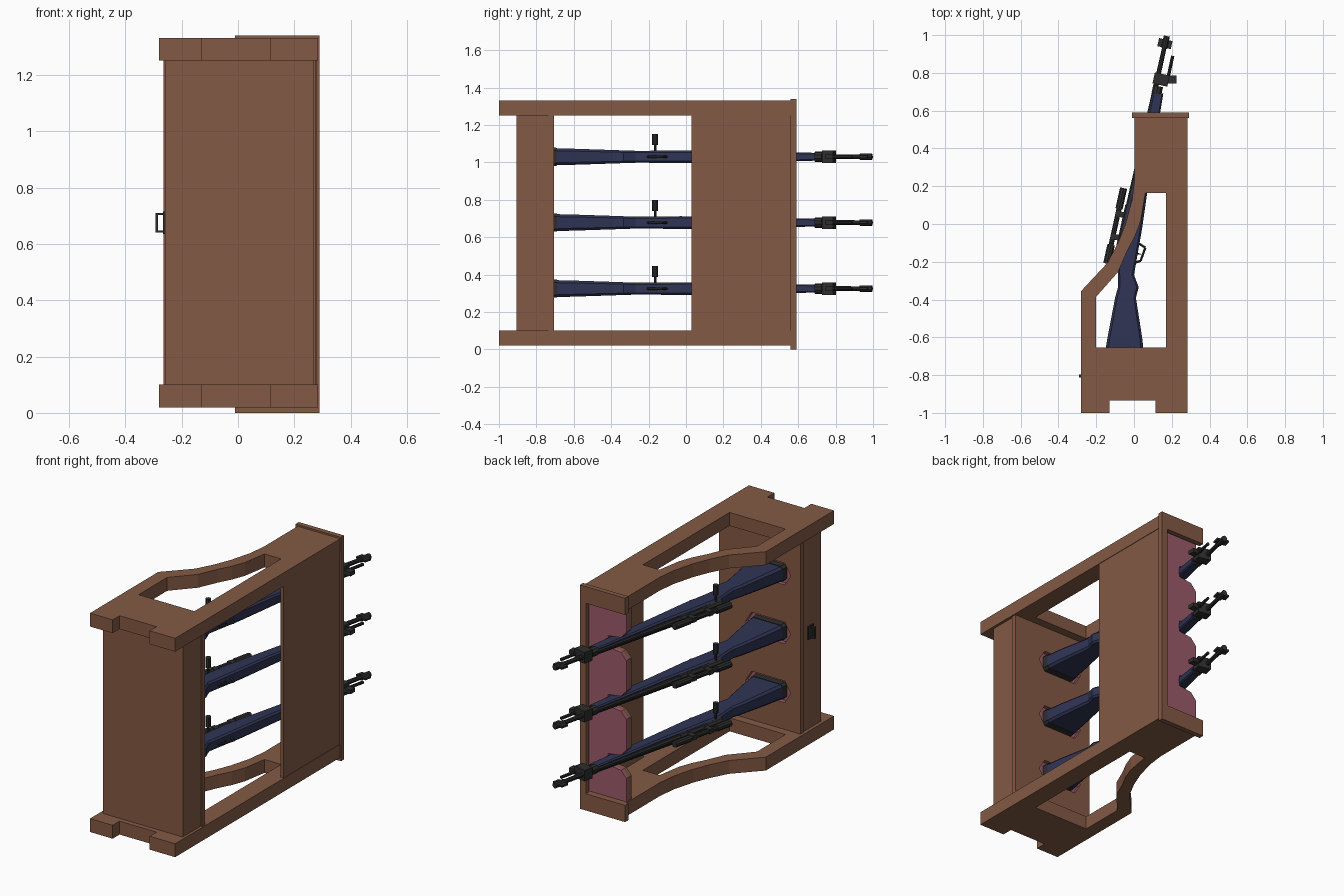
import bpy, bmesh, math
from mathutils import Vector

if "Cube" in bpy.data.objects:
    bpy.data.objects.remove(bpy.data.objects["Cube"])


def mat(name, rgb):
    m = bpy.data.materials.new(name)
    m.diffuse_color = (*rgb, 1)
    m.use_nodes = True
    m.node_tree.nodes["Principled BSDF"].inputs["Base Color"].default_value = m.diffuse_color
    return m


WOOD = mat("brown_wood", (0.23, 0.101, 0.058))
FELT = mat("rose_felt", (0.33, 0.105, 0.145))
BLUE = mat("navy_stock", (0.028, 0.034, 0.088))
STEEL = mat("dark_steel", (0.027, 0.027, 0.026))


def finish(bm, name, material):
    bmesh.ops.recalc_face_normals(bm, faces=bm.faces)
    me = bpy.data.meshes.new(name)
    bm.to_mesh(me)
    bm.free()
    me.materials.append(material)
    ob = bpy.data.objects.new(name, me)
    bpy.context.collection.objects.link(ob)
    return ob


def box(name, lo, hi, material, turn=0.0):
    """Box between two corners, optionally turned about z on its centre."""
    bm = bmesh.new()
    bmesh.ops.create_cube(bm, size=1)
    c = (Vector(lo) + Vector(hi)) / 2
    for v in bm.verts:
        v.co = Vector(p * (b - a) for p, a, b in zip(v.co, lo, hi))
    ob = finish(bm, name, material)
    ob.location = c
    ob.rotation_euler.z = turn
    return ob


def prism(name, pts, axis, lo, hi, material):
    """Extrude a 2D outline along z (outline in x,y) or y (outline in x,z)."""
    put = (lambda a, b, t: (a, b, t)) if axis == "z" else (lambda a, b, t: (a, t, b))
    bm = bmesh.new()
    rings = [[bm.verts.new(put(a, b, t)) for a, b in pts] for t in (lo, hi)]
    bm.faces.new(rings[0])
    bm.faces.new(rings[1])
    n = len(pts)
    for i in range(n):
        j = (i + 1) % n
        bm.faces.new((rings[0][i], rings[0][j], rings[1][j], rings[1][i]))
    return finish(bm, name, material)


def rod(name, a, b, r, material=STEEL, sides=10, r2=None):
    """Cylinder or cone between two points."""
    a, b = Vector(a), Vector(b)
    bm = bmesh.new()
    bmesh.ops.create_cone(bm, cap_ends=True, segments=sides, radius1=r,
                          radius2=r if r2 is None else r2, depth=(b - a).length)
    ob = finish(bm, name, material)
    ob.location = (a + b) / 2
    ob.rotation_mode = "QUATERNION"
    ob.rotation_quaternion = (b - a).to_track_quat("Z", "Y")
    return ob


def cut(target, cutter):
    m = target.modifiers.new("cut", "BOOLEAN")
    m.operation, m.object, m.solver = "DIFFERENCE", cutter, "EXACT"
    m.material_mode = "TRANSFER"
    cutter.hide_render = True
    cutter.hide_viewport = True


RIFLE_Z = (0.325, 0.678, 1.03)

# Upper and lower frame plates with a shaped opening
outline = [(-0.28, -1), (-0.13, -1), (-0.13, -0.935), (0.115, -0.935), (0.115, -1),
           (0.284, -1), (0.284, 0.56), (0.003, 0.56), (0.003, 0.24), (-0.01, 0.13),
           (-0.045, 0.0), (-0.085, -0.1), (-0.14, -0.205), (-0.28, -0.355)]
opening = [(-0.2, -0.655), (0.17, -0.655), (0.17, 0.165), (0.06, 0.165),
           (0.035, 0.015), (0.005, -0.065), (-0.035, -0.14), (-0.085, -0.255), (-0.2, -0.385)]
for name, z in (("lower_plate", 0.02), ("upper_plate", 1.25)):
    plate = prism(name, outline, "z", z, z + 0.08, WOOD)
    cut(plate, prism(name + "_cutter", opening, "z", z - 0.1, z + 0.2, WOOD))

# Front cabinet, butt board with hexagonal felt pockets
box("cabinet", (-0.26, -0.905, 0.1), (0.268, -0.735, 1.25), WOOD)
board = box("butt_board", (-0.265, -0.735, 0.1), (0.276, -0.705, 1.25), WOOD)
for z in RIFLE_Z:
    hexagon = [(-0.2, z), (-0.16, z + 0.065), (0.06, z + 0.065),
               (0.1, z), (0.06, z - 0.065), (-0.16, z - 0.065)]
    cut(board, prism("pocket_cutter", hexagon, "y", -0.73, -0.65, FELT))

# Side wall and the end cap frame
box("side_wall", (0.262, 0.03, 0.1), (0.281, 0.56, 1.25), WOOD)
box("cap_post", (0.25, 0.56, 0.0), (0.29, 0.59, 1.34), WOOD)
for z in (0.0, 1.24):
    box("cap_bar", (-0.01, 0.56, z), (0.25, 0.59, z + 0.1), WOOD)

# Notched barrel rest, wood behind and felt in front
notched = [(0.265, 0.1), (0.01, 0.1)]
for z in RIFLE_Z:
    notched += [(0.01, z - 0.085), (0.045, z - 0.045), (0.13, z - 0.033),
                (0.13, z + 0.033), (0.045, z + 0.045), (0.01, z + 0.085)]
notched += [(0.01, 1.25), (0.265, 1.25)]
prism("barrel_rest", notched, "y", 0.5, 0.53, WOOD)
prism("barrel_rest_felt", notched, "y", 0.53, 0.55, FELT)

# Pull handle on the cabinet side
box("handle_plate", (-0.266, -0.83, 0.635), (-0.26, -0.78, 0.715), STEEL)
box("handle_grip", (-0.292, -0.812, 0.64), (-0.284, -0.798, 0.71), STEEL)
for z in (0.64, 0.702):
    box("handle_arm", (-0.288, -0.812, z), (-0.26, -0.798, z + 0.008), STEEL)

SLOPE = 0.22
TURN = -math.atan(SLOPE)


def ax(y, z, off=0.0):
    """Point on the barrel line, moved sideways by off."""
    return (0.087 + SLOPE * (y - 0.6) + off, y, z)


def loft(name, sections, z, material):
    """Chamfered box sections (y, x low, x high, half height) joined along y."""
    bm = bmesh.new()
    rings = []
    for y, xl, xr, h in sections:
        c = min(xr - xl, 2 * h) * 0.15
        pts = [(xl + c, -h), (xr - c, -h), (xr, c - h), (xr, h - c),
               (xr - c, h), (xl + c, h), (xl, h - c), (xl, c - h)]
        rings.append([bm.verts.new((x, y, z + dz)) for x, dz in pts])
    for a, b in zip(rings, rings[1:]):
        for i in range(8):
            j = (i + 1) % 8
            bm.faces.new((a[i], a[j], b[j], b[i]))
    bm.faces.new(rings[0])
    bm.faces.new(rings[-1])
    return finish(bm, name, material)


stock = [(-0.69, -0.155, 0.053, 0.045), (-0.6, -0.14, 0.043, 0.043),
         (-0.39, -0.1, 0.01, 0.036), (-0.335, -0.085, 0.025, 0.034),
         (-0.27, -0.085, 0.0, 0.032), (-0.2, -0.09, 0.012, 0.032),
         (-0.03, -0.06, 0.042, 0.034), (0.2, -0.005, 0.075, 0.032),
         (0.6, 0.08, 0.14, 0.023), (0.69, 0.1, 0.155, 0.021)]

for z in RIFLE_Z:
    # Stock and butt plate
    loft("stock", stock, z, BLUE)
    loft("butt_plate", [(-0.725, -0.16, 0.058, 0.049), (-0.69, -0.157, 0.055, 0.048)], z, STEEL)
    # Receiver, barrel and muzzle
    rod("receiver", ax(-0.2, z), ax(0.1, z), 0.024)
    rod("barrel_rear", ax(0.1, z), ax(0.4, z), 0.02, r2=0.017)
    rod("barrel", ax(0.4, z), ax(0.98, z), 0.016, r2=0.012)
    rod("muzzle", ax(0.93, z), ax(0.995, z), 0.017)
    x, y, _ = ax(0.955, z)
    box("front_sight", (x - 0.038, y - 0.022, z - 0.006), (x + 0.035, y + 0.022, z + 0.006), STEEL, TURN)
    # Barrel bands and the short rod below the muzzle
    rod("barrel_band", ax(0.69, z, 0.012), ax(0.73, z, 0.012), 0.028)
    x, y, _ = ax(0.765, z, 0.02)
    box("front_band", (x - 0.04, y - 0.03, z - 0.033), (x + 0.04, y + 0.03, z + 0.033), STEEL, TURN)
    rod("stub_rod", (0.175, 0.75, z), (0.205, 0.89, z), 0.009)
    box("band_lug", (0.175, 0.745, z - 0.012), (0.225, 0.785, z + 0.012), STEEL)
    # Scope tube with wider ends and mounts
    rod("scope_tube", ax(-0.2, z, -0.052), ax(0.19, z, -0.052), 0.014)
    rod("scope_eyepiece", ax(-0.21, z, -0.052), ax(-0.11, z, -0.052), 0.021)
    rod("scope_lens", ax(0.08, z, -0.052), ax(0.19, z, -0.052), 0.02)
    for y in (-0.07, 0.05):
        x = ax(y, z)[0]
        box("scope_mount", (x - 0.065, y - 0.015, z - 0.014), (x, y + 0.015, z + 0.014), STEEL, TURN)
    # Bolt handle and knob
    x = ax(-0.165, z)[0]
    rod("bolt_arm", (x, -0.165, z), (x, -0.165, z + 0.07), 0.006)
    rod("bolt_knob", (x, -0.165, z + 0.062), (x, -0.165, z + 0.122), 0.016)
    # Trigger guard loop and trigger
    loop = [(0.005, -0.205), (0.035, -0.195), (0.06, -0.125), (0.02, -0.1)]
    for a, b in zip(loop, loop[1:]):
        rod("trigger_guard", (*a, z), (*b, z), 0.007, sides=6)
    rod("trigger", (0.01, -0.155, z), (0.035, -0.16, z), 0.004, sides=6)
